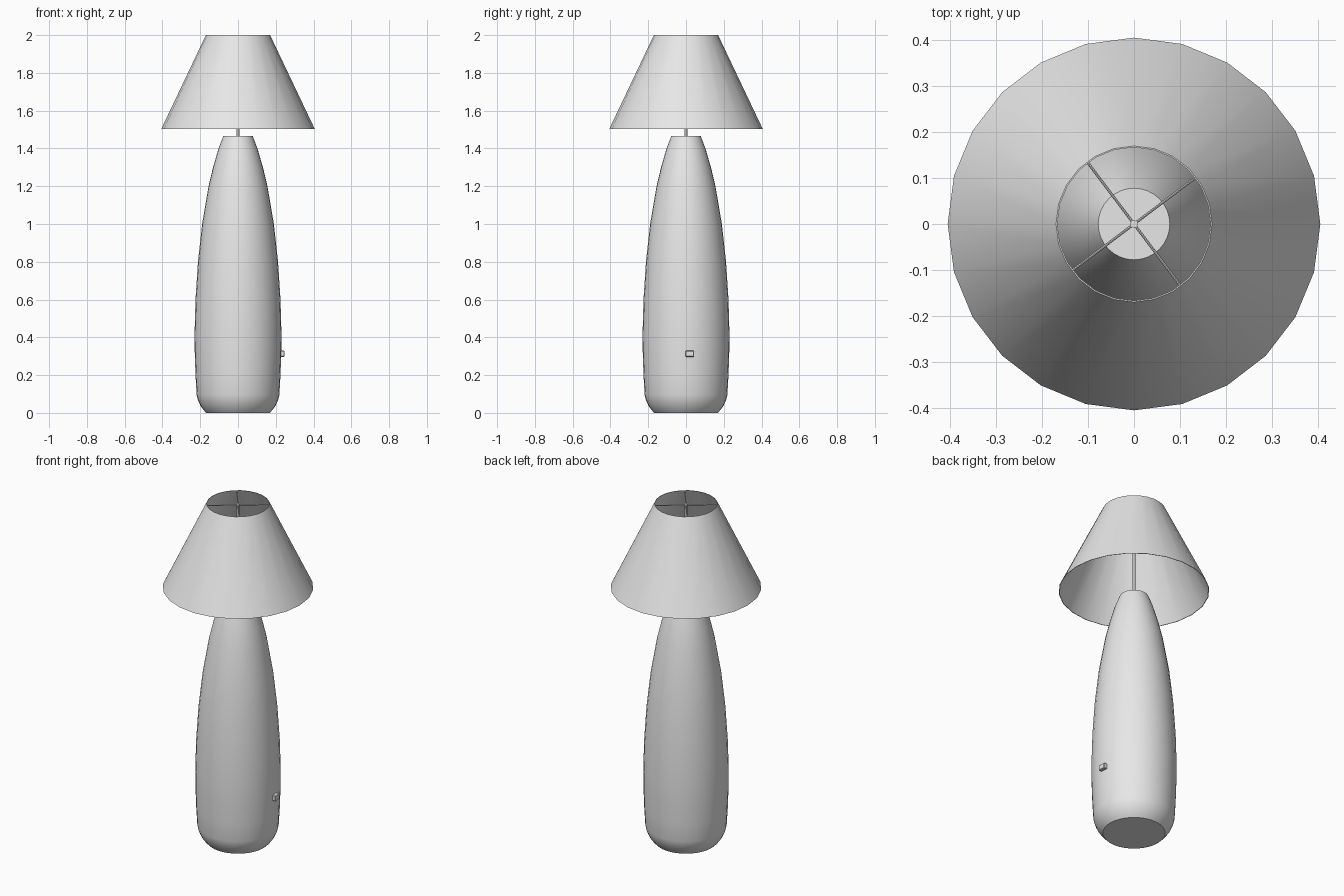
import bpy, bmesh, math
from mathutils import Matrix, Vector

cube = bpy.data.objects.get("Cube")
if cube:
    bpy.data.objects.remove(cube, do_unlink=True)

grey = bpy.data.materials.new("light grey")
grey.use_nodes = True
grey.diffuse_color = (0.8, 0.8, 0.8, 1)
grey.node_tree.nodes["Principled BSDF"].inputs["Base Color"].default_value = (0.8, 0.8, 0.8, 1)


def finish(name, bm, smooth=True):
    bmesh.ops.recalc_face_normals(bm, faces=bm.faces)
    mesh = bpy.data.meshes.new(name)
    bm.to_mesh(mesh)
    bm.free()
    mesh.materials.append(grey)
    obj = bpy.data.objects.new(name, mesh)
    bpy.context.collection.objects.link(obj)
    if smooth:
        bpy.ops.object.select_all(action='DESELECT')
        obj.select_set(True)
        bpy.context.view_layer.objects.active = obj
        bpy.ops.object.shade_smooth_by_angle(angle=math.radians(30))
    return obj


def lathe(name, profile, sides, closed=False):
    """Turn (radius, z) points round the z axis; cap the ends unless closed."""
    bm = bmesh.new()
    rings = []
    for r, z in profile:
        rings.append([bm.verts.new((r * math.cos(i * math.tau / sides),
                                    r * math.sin(i * math.tau / sides), z))
                      for i in range(sides)])
    pairs = list(zip(rings, rings[1:]))
    if closed:
        pairs.append((rings[-1], rings[0]))
    else:
        bm.faces.new(rings[0])
        bm.faces.new(rings[-1])
    for a, b in pairs:
        for i in range(sides):
            j = (i + 1) % sides
            bm.faces.new((a[i], a[j], b[j], b[i]))
    return finish(name, bm)


# Tapered bottle-shaped base
lathe("lamp_base", [(0.168, 0), (0.182, 0.015), (0.2, 0.04), (0.213, 0.07),
                    (0.219, 0.095), (0.225, 0.2), (0.229, 0.32), (0.23, 0.42),
                    (0.225, 0.6), (0.212, 0.8), (0.19, 1.0), (0.156, 1.2),
                    (0.132, 1.3), (0.103, 1.4), (0.078, 1.465)], 32)

# Thin open conical shade
lathe("lamp_shade", [(0.406, 1.504), (0.17, 2.0), (0.167, 2.0), (0.403, 1.504)],
      24, closed=True)

# Centre rod from base to shade top
lathe("centre_rod", [(0.008, 1.45), (0.008, 1.996)], 12)

# Four spokes holding the shade
for k in range(4):
    bm = bmesh.new()
    bmesh.ops.create_cone(bm, cap_ends=True, segments=8, radius1=0.003,
                          radius2=0.003, depth=0.167)
    turn = Matrix.Rotation(math.radians(37 + 90 * k), 4, 'Z')
    lay = Matrix.Rotation(math.pi / 2, 4, 'Y')
    bm.transform(Matrix.Translation((0, 0, 1.991)) @ turn
                 @ Matrix.Translation((0.0835, 0, 0)) @ lay)
    finish(f"shade_spoke_{k + 1}", bm, smooth=False)

# Small switch on the side
bm = bmesh.new()
bmesh.ops.create_cube(bm, size=1)
bm.transform(Matrix.Translation((0.23, 0.02, 0.313)) @ Matrix.Diagonal(Vector((0.032, 0.044, 0.032, 1))))
bmesh.ops.bevel(bm, geom=bm.edges[:], offset=0.003, segments=1, affect='EDGES')
finish("switch", bm, smooth=False)
